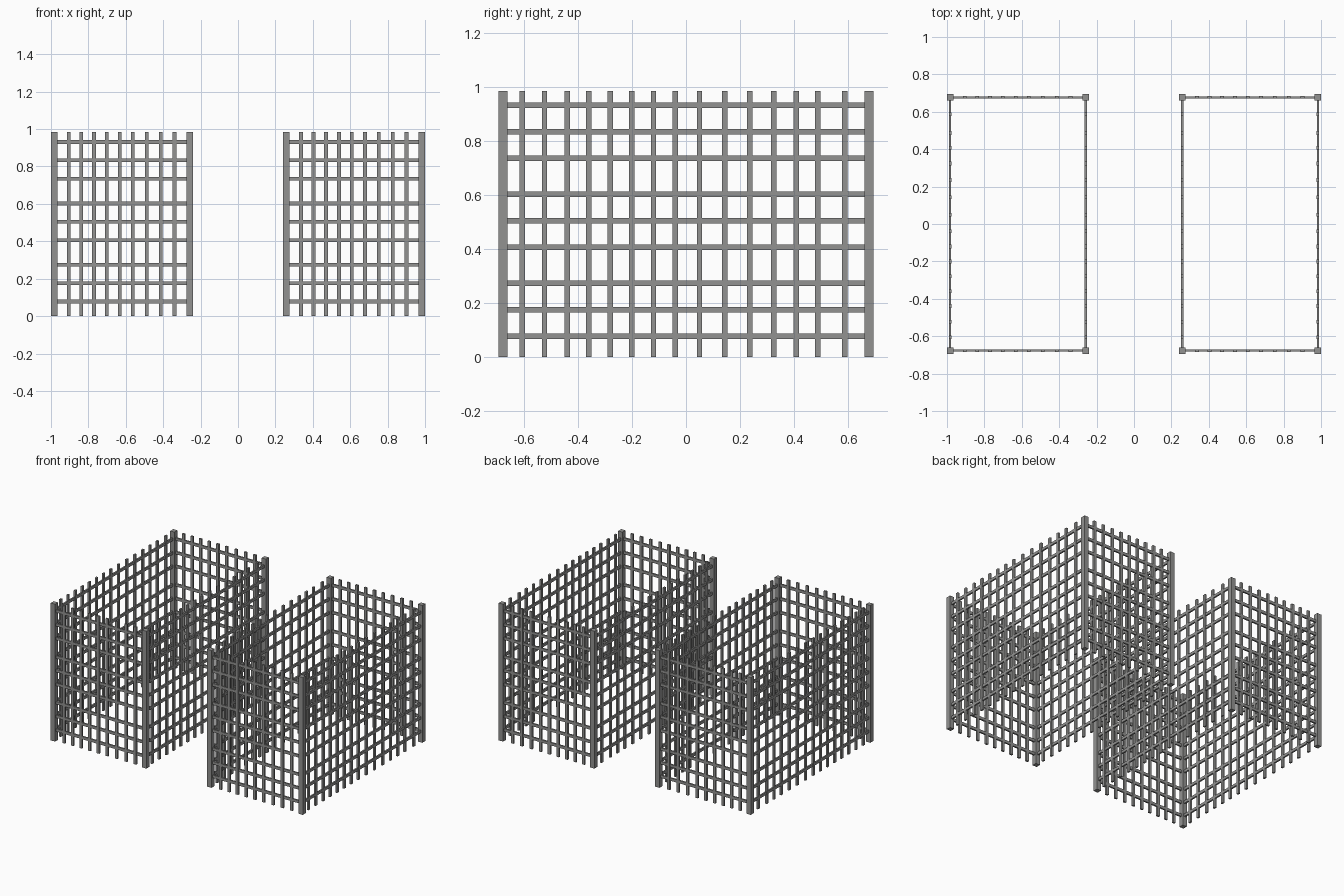
import bpy, bmesh
from mathutils import Matrix, Vector

if "Cube" in bpy.data.objects:
    bpy.data.objects.remove(bpy.data.objects["Cube"])

H = 0.985          # fence height
POST = 0.034       # corner post thickness
BAR = 0.020        # bar face width
UPRIGHT_D, RAIL_D = 0.013, 0.011
HX, HY = 0.3625, 0.677   # half spacing of the posts

rail_z = [c + d for c in (0.176, 0.504, 0.833) for d in (-0.098, 0, 0.098)]
bars_x = [-0.284, -0.217, -0.150, -0.081, -0.012, 0.058, 0.132, 0.207, 0.281]
bars_y = [-0.605, -0.523, -0.439, -0.359, -0.280, -0.200, -0.120, -0.039,
          0.050, 0.143, 0.235, 0.324, 0.407, 0.487, 0.587]

iron = bpy.data.materials.new("dark_iron")
iron.diffuse_color = (0.29, 0.29, 0.285, 1)
iron.use_nodes = True
iron.node_tree.nodes["Principled BSDF"].inputs["Base Color"].default_value = iron.diffuse_color


def boxes(name, items, cx):
    """One object made of boxes given as (centre, size)."""
    bm = bmesh.new()
    for c, s in items:
        bmesh.ops.create_cube(bm, size=1, matrix=Matrix.LocRotScale(Vector(c), None, Vector(s)))
    me = bpy.data.meshes.new(name)
    bm.to_mesh(me)
    bm.free()
    me.materials.append(iron)
    ob = bpy.data.objects.new(name, me)
    ob.location.x = cx
    bpy.context.collection.objects.link(ob)


for side, cx in (("left", -0.6205), ("right", 0.6205)):
    # corner posts
    boxes(side + "_corner_posts",
          [((x, y, H / 2), (POST, POST, H)) for x in (-HX, HX) for y in (-HY, HY)], cx)
    # upright bars of the short and long panels
    uprights = [((x, y, H / 2), (BAR, UPRIGHT_D, H)) for y in (-HY, HY) for x in bars_x]
    uprights += [((x, y, H / 2), (UPRIGHT_D, BAR, H)) for x in (-HX, HX) for y in bars_y]
    boxes(side + "_upright_bars", uprights, cx)
    # horizontal rails running between the posts
    rails = [((0, y, z), (2 * HX, RAIL_D, BAR)) for y in (-HY, HY) for z in rail_z]
    rails += [((x, 0, z), (RAIL_D, 2 * HY, BAR)) for x in (-HX, HX) for z in rail_z]
    boxes(side + "_rails", rails, cx)
